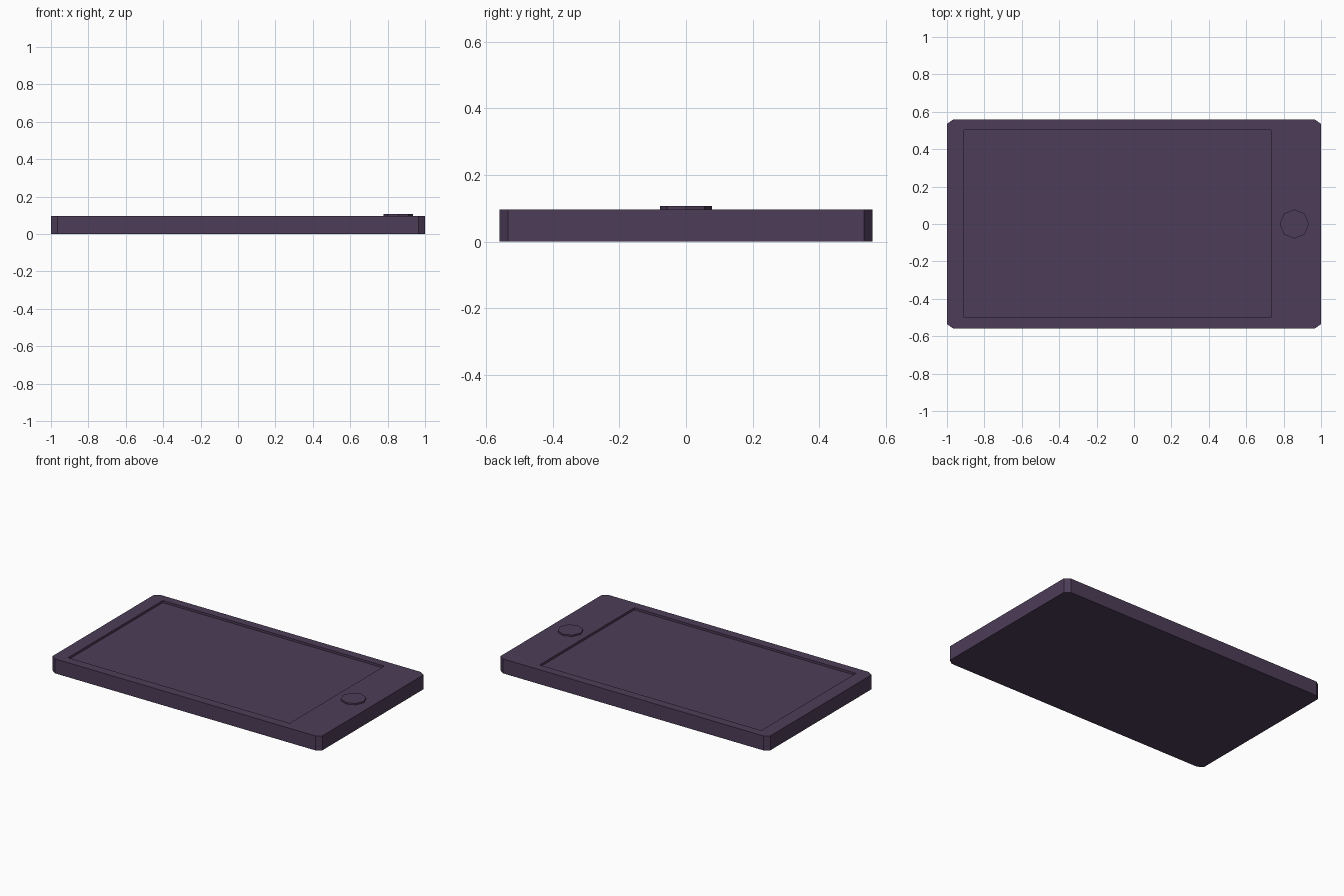
import bpy, bmesh, math

if "Cube" in bpy.data.objects:
    bpy.data.objects.remove(bpy.data.objects["Cube"])

mat = bpy.data.materials.new("dark_purple")
mat.diffuse_color = (0.075, 0.047, 0.098, 1)
mat.use_nodes = True
mat.node_tree.nodes["Principled BSDF"].inputs["Base Color"].default_value = mat.diffuse_color


def prism(name, outline, z0, z1):
    """Extrude a flat outline from z0 to z1."""
    bm = bmesh.new()
    face = bm.faces.new([bm.verts.new((x, y, z0)) for x, y in outline])
    ext = bmesh.ops.extrude_face_region(bm, geom=[face], use_keep_orig=True)
    top = [v for v in ext["geom"] if isinstance(v, bmesh.types.BMVert)]
    bmesh.ops.translate(bm, verts=top, vec=(0, 0, z1 - z0))
    bmesh.ops.recalc_face_normals(bm, faces=bm.faces)
    mesh = bpy.data.meshes.new(name)
    bm.to_mesh(mesh)
    bm.free()
    mesh.materials.append(mat)
    obj = bpy.data.objects.new(name, mesh)
    bpy.context.collection.objects.link(obj)
    return obj


HX, HY, TOP = 1.0, 0.56, 0.097
CX, CY = 0.035, 0.025
DEPTH = 0.015

# Slab body with chamfered corners
outline = [(HX - CX, -HY), (HX, -HY + CY), (HX, HY - CY), (HX - CX, HY)]
outline += [(-x, -y) for x, y in outline]
outline = outline[:4] + outline[4:]
body = prism("body", outline, 0, TOP)

# Recessed screen
cutter = prism("screen_cutter",
               [(-0.91, -0.5), (0.733, -0.5), (0.733, 0.503), (-0.91, 0.503)],
               TOP - DEPTH, TOP + 0.1)
cutter.hide_render = True
mod = body.modifiers.new("screen_recess", "BOOLEAN")
mod.operation = "DIFFERENCE"
mod.solver = "EXACT"
mod.object = cutter
bpy.context.view_layer.objects.active = body
bpy.ops.object.modifier_apply(modifier=mod.name)
bpy.data.objects.remove(cutter)

# Eight-sided home button
ring = [(0.857 + 0.078 * math.cos(i * math.pi / 4), 0.078 * math.sin(i * math.pi / 4))
        for i in range(8)]
prism("round_button", ring, TOP - 0.005, 0.107)
